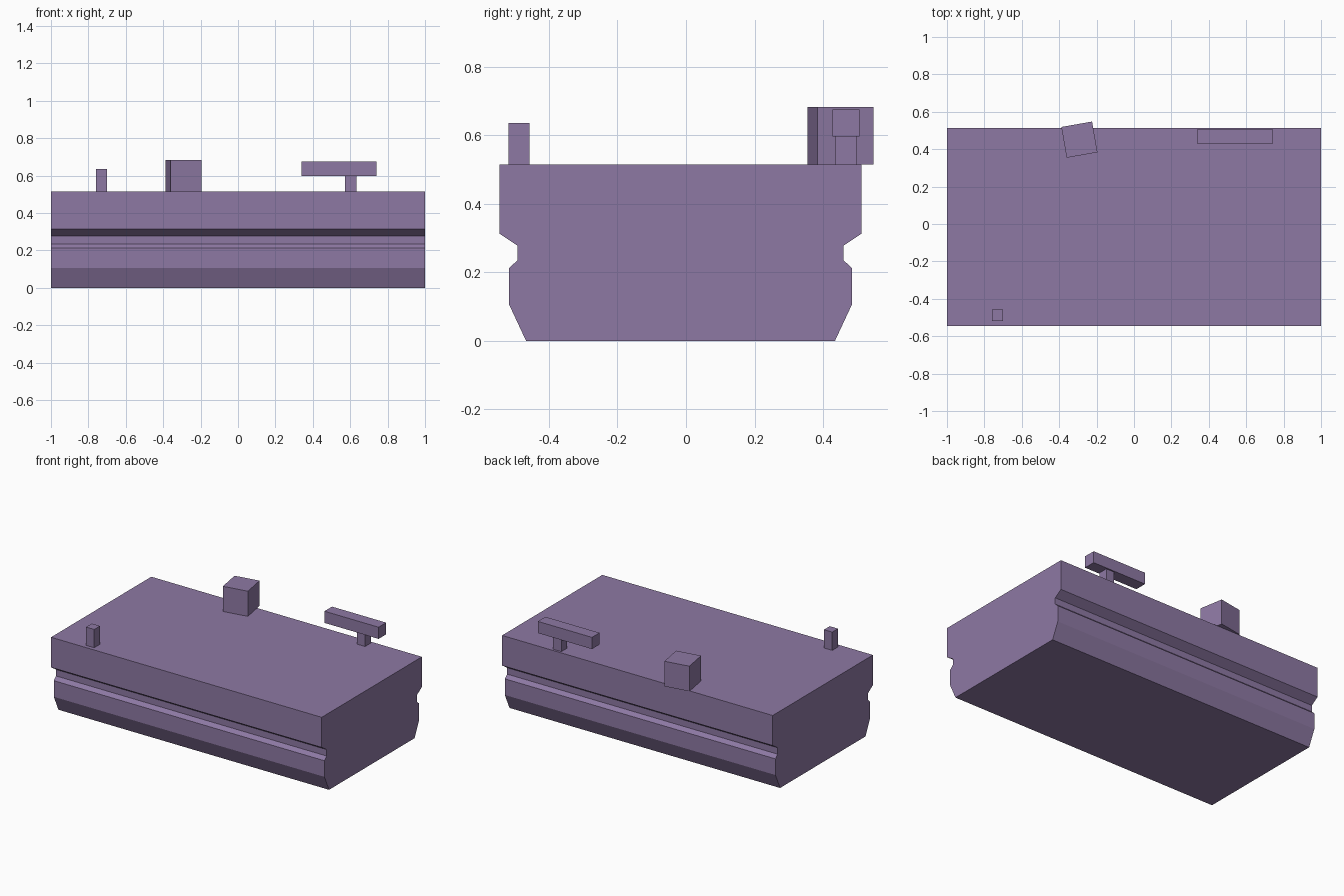
import bpy
import bmesh
from math import radians
from mathutils import Matrix

default = bpy.data.objects.get("Cube")
if default:
    bpy.data.objects.remove(default, do_unlink=True)

# Single flat colour
purple = bpy.data.materials.new("muted_purple")
purple.use_nodes = True
COLOUR = (0.27, 0.19, 0.37, 1)
purple.diffuse_color = COLOUR
purple.node_tree.nodes["Principled BSDF"].inputs["Base Color"].default_value = COLOUR

DECK = 0.514      # height of the top deck
MID_Y = -0.016    # centre of the hull profile


def finish(name, bm):
    bmesh.ops.recalc_face_normals(bm, faces=bm.faces[:])
    mesh = bpy.data.meshes.new(name)
    bm.to_mesh(mesh)
    bm.free()
    mesh.materials.append(purple)
    obj = bpy.data.objects.new(name, mesh)
    bpy.context.collection.objects.link(obj)
    return obj


def box(name, centre, size, turn=0):
    bm = bmesh.new()
    bmesh.ops.create_cube(bm, size=1, matrix=Matrix.Diagonal((*size, 1)))
    obj = finish(name, bm)
    obj.location = centre
    obj.rotation_euler.z = radians(turn)
    return obj


# Hull: grooved half profile (half width, height), mirrored and extruded along x
half = [(0.451, 0), (0.5, 0.105), (0.5, 0.213), (0.476, 0.235),
        (0.476, 0.278), (0.529, 0.313), (0.529, DECK)]
outline = half + [(-w, z) for w, z in reversed(half)]
bm = bmesh.new()
end = bm.faces.new([bm.verts.new((-1, MID_Y + w, z)) for w, z in outline])
extruded = bmesh.ops.extrude_face_region(bm, geom=[end], use_keep_orig=True)
moved = [v for v in extruded["geom"] if isinstance(v, bmesh.types.BMVert)]
bmesh.ops.translate(bm, verts=moved, vec=(2, 0, 0))
finish("hull", bm)

# Fittings standing on the deck
box("turned_block", (-0.292, 0.451, DECK + 0.084), (0.167, 0.167, 0.168), -80)
box("front_post", (-0.73, -0.488, DECK + 0.061), (0.061, 0.061, 0.122))
box("crossbar_post", (0.603, 0.467, DECK + 0.042), (0.061, 0.061, 0.084))
box("crossbar", (0.54, 0.467, 0.636), (0.4, 0.08, 0.078))
